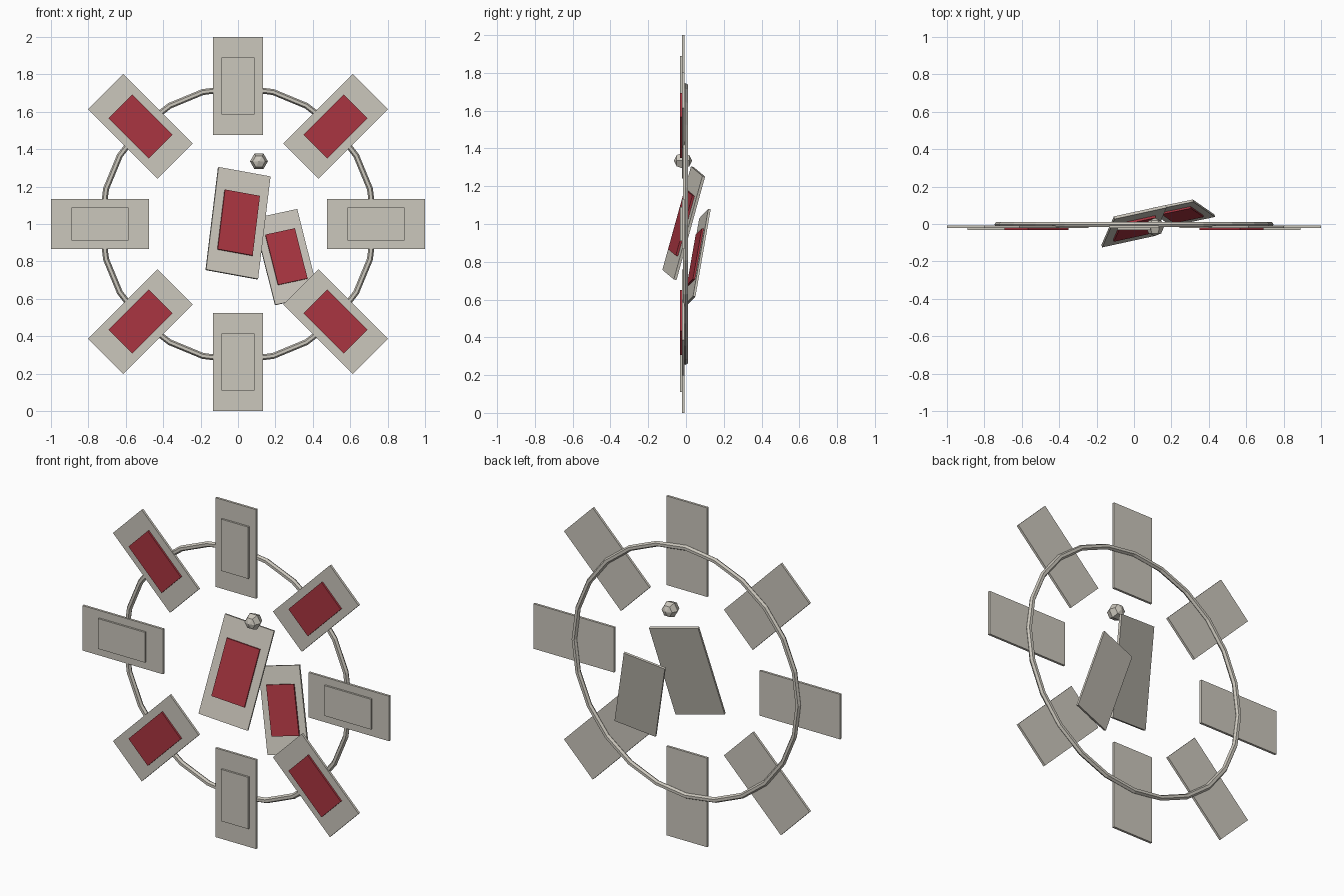
import bpy, bmesh, math
from mathutils import Matrix, Vector

if "Cube" in bpy.data.objects:
    bpy.data.objects.remove(bpy.data.objects["Cube"])


def mat(name, rgb):
    m = bpy.data.materials.new(name)
    m.diffuse_color = (*rgb, 1)
    m.use_nodes = True
    m.node_tree.nodes["Principled BSDF"].inputs["Base Color"].default_value = m.diffuse_color
    return m


STONE = mat("warm grey", (0.60, 0.57, 0.505))
RED = mat("deep red", (0.40, 0.036, 0.052))


def finish(name, bm, material, matrix=Matrix()):
    bmesh.ops.recalc_face_normals(bm, faces=bm.faces)
    me = bpy.data.meshes.new(name)
    bm.to_mesh(me)
    bm.free()
    me.materials.append(material)
    ob = bpy.data.objects.new(name, me)
    ob.matrix_world = matrix
    bpy.context.collection.objects.link(ob)
    return ob


def slab(name, w, h, z0, z1, material, matrix):
    bm = bmesh.new()
    bmesh.ops.create_cube(bm, size=1, matrix=Matrix.Translation((0, 0, (z0 + z1) / 2))
                          @ Matrix.Diagonal((w, h, z1 - z0, 1)))
    finish(name, bm, material, matrix)


def card(name, centre, across, up, scale, panel):
    # local x = across, y = up, z = out of the front
    u = Vector(across).normalized()
    v = Vector(up)
    v = (v - u * v.dot(u)).normalized()
    rot = Matrix((u, v, u.cross(v))).transposed().to_4x4()
    m = Matrix.Translation(centre) @ rot
    s = scale
    slab(name, 0.265 * s, 0.525 * s, -0.007 * s, 0.007 * s, STONE, m)
    slab(name + "_panel", 0.178 * s, 0.305 * s, 0.006 * s, 0.018 * s, panel, m)


# eight cards around the ring, alternating plain and red panels
for i in range(8):
    a = i * math.pi / 4
    d = Vector((math.sin(a), 0, math.cos(a)))
    card(f"ring_card_{i}", Vector((0, -0.014, 1)) + d * 0.7375,
         (math.cos(a), 0, -math.sin(a)), d, 1, RED if i % 2 else STONE)

# two loose tilted cards in the middle
card("large_centre_card", (0, -0.012, 1.004), (0.275, 0.06, -0.05), (0.075, 0.155, 0.553), 1.09, RED)
card("small_centre_card", (0.257, 0.06, 0.823), (0.231, 0.048, 0.05), (-0.126, 0.08, 0.465), 0.92, RED)

# low-poly hoop
N, K, R, r = 24, 6, 0.73, 0.016
bm = bmesh.new()
rings = []
for i in range(N):
    a = 2 * math.pi * i / N
    loop = []
    for k in range(K):
        b = 2 * math.pi * k / K
        q = R + r * math.cos(b)
        loop.append(bm.verts.new((q * math.cos(a), -0.003 + r * math.sin(b), 1 + q * math.sin(a))))
    rings.append(loop)
for i in range(N):
    p, n = rings[i], rings[(i + 1) % N]
    for k in range(K):
        bm.faces.new((p[k], n[k], n[(k + 1) % K], p[(k + 1) % K]))
finish("hoop", bm, STONE)

# small faceted bead
bm = bmesh.new()
bmesh.ops.create_uvsphere(bm, u_segments=6, v_segments=4, radius=0.048)
finish("bead", bm, STONE, Matrix.Translation((0.112, -0.016, 1.335))
       @ Matrix.Rotation(math.pi / 2, 4, 'X') @ Matrix.Rotation(math.pi / 6, 4, 'Z'))
